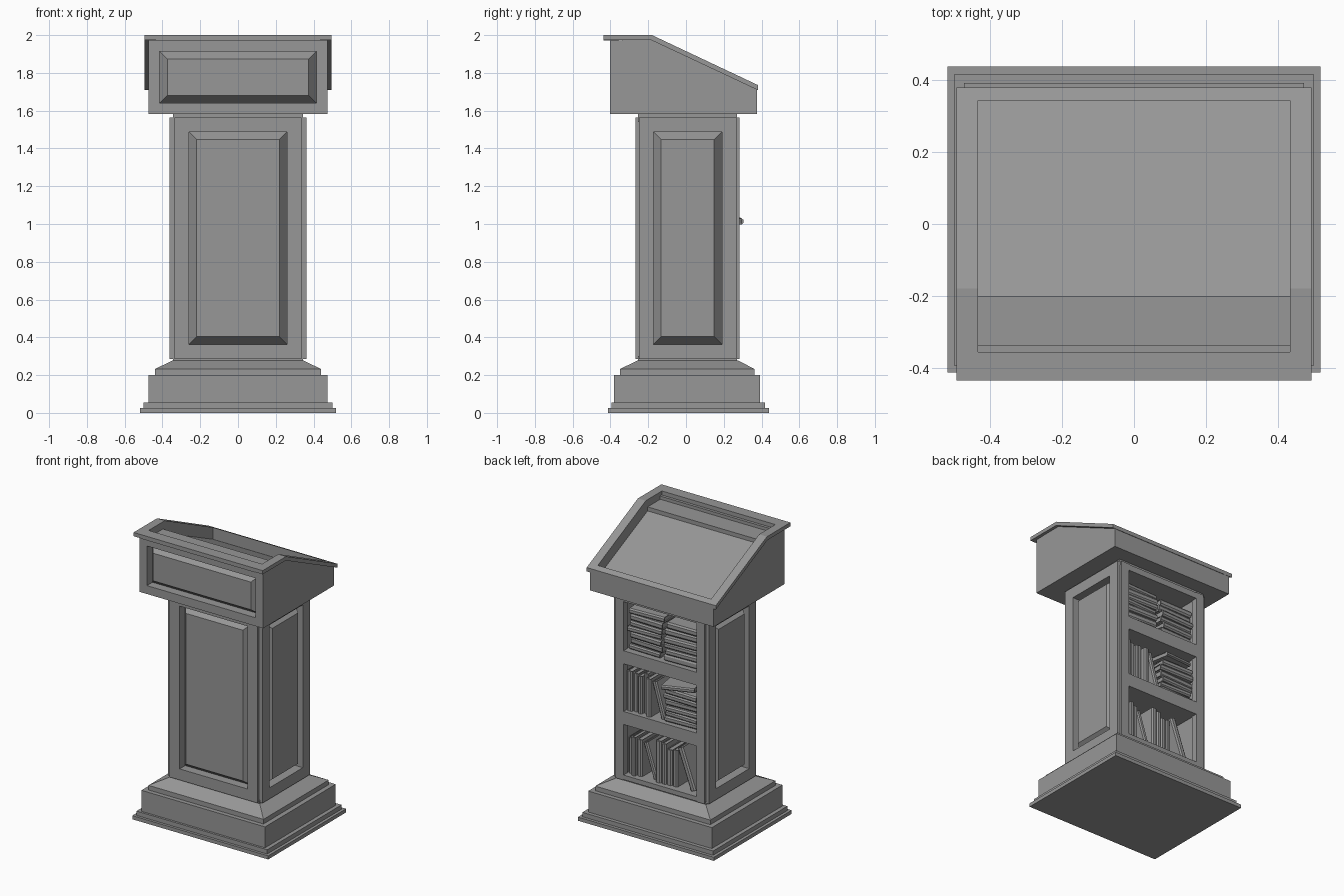
import bpy, bmesh, random
from math import sin, cos, radians
from mathutils import Matrix, Vector

if "Cube" in bpy.data.objects:
    bpy.data.objects.remove(bpy.data.objects["Cube"])

random.seed(4)
grey = bpy.data.materials.new("dark_grey")
grey.diffuse_color = (0.31, 0.31, 0.31, 1)
grey.use_nodes = True
grey.node_tree.nodes["Principled BSDF"].inputs["Base Color"].default_value = grey.diffuse_color


def finish(name, bm):
    bmesh.ops.recalc_face_normals(bm, faces=bm.faces)
    me = bpy.data.meshes.new(name)
    bm.to_mesh(me)
    bm.free()
    me.materials.append(grey)
    ob = bpy.data.objects.new(name, me)
    bpy.context.collection.objects.link(ob)
    return ob


def loft(bm, lower, upper):
    a = [bm.verts.new(p) for p in lower]
    b = [bm.verts.new(p) for p in upper]
    bm.faces.new(a)
    bm.faces.new(b)
    for i in range(len(a)):
        j = (i + 1) % len(a)
        bm.faces.new((a[i], a[j], b[j], b[i]))


def rect(x0, x1, y0, y1, z):
    return [(x0, y0, z), (x1, y0, z), (x1, y1, z), (x0, y1, z)]


def box(name, x0, x1, y0, y1, z0, z1):
    bm = bmesh.new()
    loft(bm, rect(x0, x1, y0, y1, z0), rect(x0, x1, y0, y1, z1))
    return finish(name, bm)


def prism(name, profile, x0, x1):
    bm = bmesh.new()
    loft(bm, [(x0, y, z) for y, z in profile], [(x1, y, z) for y, z in profile])
    return finish(name, bm)


def panel_board(name, bounds, direction, margin):
    """Board with a sunk, bevelled raised panel on one face."""
    x0, x1, y0, y1, z0, z1 = bounds
    bm = bmesh.new()
    loft(bm, rect(x0, x1, y0, y1, z0), rect(x0, x1, y0, y1, z1))
    bmesh.ops.recalc_face_normals(bm, faces=bm.faces)
    face = max(bm.faces, key=lambda f: f.normal.dot(Vector(direction)))
    for width, depth in ((margin, 0), (0.0005, -0.06), (0.041, 0.052)):
        bmesh.ops.inset_individual(bm, faces=[face], thickness=width,
                                   depth=depth, use_even_offset=True)
    return finish(name, bm)


def book(matrix, t, h, d):
    """Spine on +y, thickness along x, height along z, origin at bottom centre."""
    bm = bmesh.new()
    a, c = t / 2, 0.004
    cover = [(-a, -d), (-a, -0.008), (-a * 0.5, 0), (a * 0.5, 0), (a, -0.008), (a, -d),
             (a - c, -d), (a - c, -0.012), (c - a, -0.012), (c - a, -d)]
    loft(bm, [(x, y, 0) for x, y in cover], [(x, y, h) for x, y in cover])
    loft(bm, rect(c - a, a - c, -d + 0.006, -0.011, 0.006),
         rect(c - a, a - c, -d + 0.006, -0.011, h - 0.006))
    bm.transform(matrix)
    finish("book", bm)


def book_row(x, z, leans):
    """Upright books from +x towards -x; a lean angle tips the top to +x."""
    for lean in leans:
        t, h = random.uniform(0.03, 0.043), random.uniform(0.24, 0.30)
        r = radians(lean)
        x0 = x - h * sin(r) - t / 2 * cos(r)
        m = (Matrix.Translation((x0, random.uniform(0.22, 0.26), z + t / 2 * sin(r)))
             @ Matrix.Rotation(r, 4, 'Y'))
        book(m, t, h, random.uniform(0.19, 0.24))
        x = x0 - t / 2 * cos(r) - 0.002


def book_stack(x, z, count):
    """Books lying flat with their spines to the back."""
    for _ in range(count):
        t, h = random.uniform(0.034, 0.046), random.uniform(0.23, 0.265)
        m = (Matrix.Translation((x + random.uniform(-0.008, 0.008),
                                 random.uniform(0.235, 0.265), z + t / 2))
             @ Matrix.Rotation(radians(random.uniform(-3, 3)), 4, 'Z')
             @ Matrix.Rotation(radians(90), 4, 'Y') @ Matrix.Translation((0, 0, -h / 2)))
        book(m, t, h, random.uniform(0.19, 0.24))
        z += t + 0.001
    return z


# Stepped plinth and its sloped cap
for i, (hx, y0, y1, z0, z1) in enumerate((
        (0.52, -0.413, 0.439, 0, 0.025), (0.50, -0.395, 0.418, 0.025, 0.055),
        (0.473, -0.38, 0.393, 0.055, 0.2), (0.44, -0.35, 0.363, 0.2, 0.232))):
    box(f"plinth_step_{i + 1}", -hx, hx, y0, y1, z0, z1)
bm = bmesh.new()
loft(bm, rect(-0.44, 0.44, -0.35, 0.363, 0.232), rect(-0.345, 0.345, -0.255, 0.275, 0.278))
finish("plinth_cap", bm)

# Column: panelled front and sides, top and bottom slabs
panel_board("column_front", (-0.337, 0.337, -0.267, -0.195, 0.285, 1.565), (0, -1, 0), 0.077)
for s, side in ((-1, "left"), (1, "right")):
    xa, xb = sorted((s * 0.29, s * 0.3625))
    panel_board(f"column_{side}", (xa, xb, -0.25, 0.268, 0.285, 1.565), (s, 0, 0), 0.077)
    xa, xb = sorted((s * 0.28, s * 0.34))
    box(f"back_stile_{side}", xa, xb, 0.24, 0.283, 0.285, 1.565)
for name, z0, z1 in (("bottom", 0.275, 0.3), ("top", 1.54, 1.588)):
    box(f"column_{name}", -0.345, 0.345, -0.255, 0.27, z0, z1)

# Shelves and rails of the open back
for i, (z0, z1) in enumerate(((0.288, 0.32), (0.67, 0.76), (1.09, 1.18), (1.52, 1.562))):
    box(f"shelf_{i + 1}", -0.285, 0.285, -0.2, 0.2825, z0, z1)

# Books
book_row(0.277, 0.32, (0, 0, 0, 18, 0, 0, 0, 0, 20))
book_row(0.277, 0.76, (0, 0, 0, 0, 0, 16))
top = book_stack(-0.142, 0.76, 6)
book(Matrix.Translation((-0.135, 0.285, top + 0.027)) @ Matrix.Rotation(radians(10), 4, 'Z')
     @ Matrix.Rotation(radians(95), 4, 'Y') @ Matrix.Translation((0, 0, -0.115)), 0.03, 0.23, 0.2)
book_stack(0.142, 1.18, 7)
book_stack(-0.142, 1.18, 6)

# Lectern head: panelled front, cheeks, back strip, ledge and writing surface
panel_board("head_front", (-0.4735, 0.4735, -0.402, -0.338, 1.582, 1.972), (0, -1, 0), 0.058)
for s in (-1, 1):
    prism("head_cheek", [(-0.338, 1.582), (0.375, 1.582), (0.375, 1.72),
                         (-0.185, 1.978), (-0.338, 1.978)], s * 0.434, s * 0.4735)
box("head_back", -0.434, 0.434, 0.344, 0.375, 1.582, 1.725)
prism("writing_surface", [(-0.338, 1.582), (0.344, 1.582), (0.344, 1.671), (-0.2, 1.922),
                          (-0.2, 1.95), (-0.338, 1.95)], -0.434, 0.434)

# Rim around the top
for s in (-1, 1):
    prism("rim_side", [(-0.436, 2.0), (-0.18, 2.0), (0.38, 1.736), (0.38, 1.709),
                       (-0.185, 1.974), (-0.436, 1.974)], s * 0.434, s * 0.494)
box("rim_front", -0.434, 0.434, -0.436, -0.357, 1.972, 2.0)
prism("rim_back", [(0.344, 1.753), (0.38, 1.736), (0.38, 1.709), (0.344, 1.72)], -0.434, 0.434)
